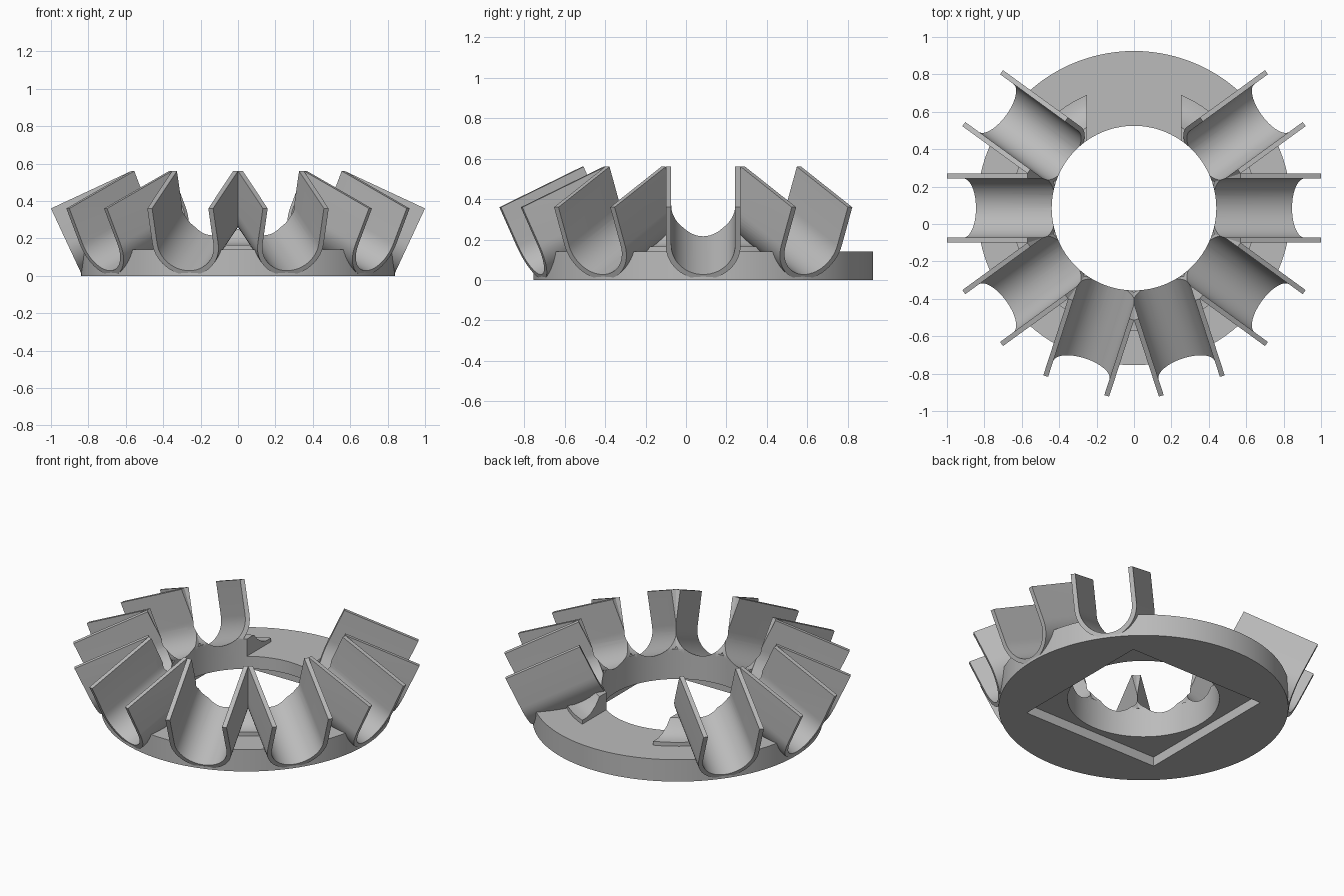
import bpy, bmesh, math
from mathutils import Matrix, Vector

if "Cube" in bpy.data.objects:
    bpy.data.objects.remove(bpy.data.objects["Cube"])

CY = 0.085                 # ring centre in y
BORE, RIM, TOP = 0.44, 0.84, 0.14
HALF, WALL, DEPTH, LENGTH = 0.185, 0.027, 0.394, 0.474
TILT = math.radians(25)
SLOTS = [0, 36, 144, 180, 216, 252, 288, 324]

grey = bpy.data.materials.new("plain grey")
grey.use_nodes = True
grey.diffuse_color = (0.5, 0.5, 0.5, 1)
grey.node_tree.nodes["Principled BSDF"].inputs["Base Color"].default_value = grey.diffuse_color


def finish(name, bm):
    bmesh.ops.recalc_face_normals(bm, faces=bm.faces)
    mesh = bpy.data.meshes.new(name)
    bm.to_mesh(mesh)
    bm.free()
    mesh.materials.append(grey)
    ob = bpy.data.objects.new(name, mesh)
    bpy.context.collection.objects.link(ob)
    return ob


def lathe(name, profile, steps=120):
    """Closed (radius, z) profile turned about the ring axis."""
    bm = bmesh.new()
    rings = []
    for i in range(steps):
        a = 2 * math.pi * i / steps
        rings.append([bm.verts.new((r * math.cos(a), CY + r * math.sin(a), z)) for r, z in profile])
    n = len(profile)
    for i in range(steps):
        p, q = rings[i], rings[(i + 1) % steps]
        for j in range(n):
            k = (j + 1) % n
            bm.faces.new((p[j], q[j], q[k], p[k]))
    return finish(name, bm)


def arc(radius, top, steps=28):
    """Open U outline in (across, down) coordinates."""
    low = HALF - DEPTH
    pts = [(radius * math.cos(math.pi * i / steps), low - radius * math.sin(math.pi * i / steps))
           for i in range(steps + 1)]
    return [(radius, top)] + pts + [(-radius, top)]


def sweep(name, outline, length, outer, angle):
    """Outline extruded along a tilted radial direction."""
    place = (Matrix.Translation((0, CY, 0)) @ Matrix.Rotation(math.radians(angle), 4, 'Z')
             @ Matrix.Translation((1.0, 0, 0.36)) @ Matrix.Rotation(TILT, 4, 'Y'))
    bm = bmesh.new()
    face = bm.faces.new([bm.verts.new(place @ Vector((outer, v, w))) for v, w in outline])
    moved = bmesh.ops.extrude_face_region(bm, geom=[face], use_keep_orig=True)["geom"]
    shift = place.to_3x3() @ Vector((-length, 0, 0))
    bmesh.ops.translate(bm, verts=[g for g in moved if isinstance(g, bmesh.types.BMVert)], vec=shift)
    return finish(name, bm)


def box(name, centre, size):
    bm = bmesh.new()
    bmesh.ops.create_cube(bm, size=1, matrix=Matrix.Translation(centre) @ Matrix.Diagonal((*size, 1)))
    return finish(name, bm)


def cut(ob, cutters):
    for c in cutters:
        m = ob.modifiers.new("cut", 'BOOLEAN')
        m.operation, m.solver, m.object = 'DIFFERENCE', 'EXACT', c
    bpy.context.view_layer.update()
    mesh = bpy.data.meshes.new_from_object(ob.evaluated_get(bpy.context.evaluated_depsgraph_get()))
    ob.modifiers.clear()
    ob.data = mesh


# Cutters: trough hollows, bore, recess and rear gap
inner = HALF - WALL
hollows = {a: sweep("trough_hollow", arc(inner, 0.3), 0.85, 0.1, a) for a in SLOTS}
beds = {a: sweep("trough_bed", arc(inner + 0.012, 0.3), 0.85, 0.1, a) for a in SLOTS}
bm = bmesh.new()
bmesh.ops.create_cone(bm, cap_ends=True, segments=120, radius1=BORE, radius2=BORE, depth=3,
                      matrix=Matrix.Translation((0, CY, 0)))
bore = finish("bore_cutter", bm)
recess = box("recess_cutter", (0, CY, 0), (0.96, 0.96, 0.12))
gap = box("gap_cutter", (0, 0.6, 0.2), (0.5, 0.9, 1))

# Base ring with a square recess underneath
base = lathe("base_ring", [(BORE, 0), (RIM, 0), (RIM, TOP), (BORE, TOP)])
cut(base, [recess] + list(beds.values()))

# Stepped cradle supporting the inner ends of the troughs
cradle = lathe("stepped_cradle", [(BORE, 0.11), (0.655, 0.11), (0.655, 0.165), (0.61, 0.165),
                                  (0.57, 0.18), (0.53, 0.21), (0.5, 0.25), (BORE, 0.25)])
cut(cradle, [gap] + list(beds.values()))

# Tilted U-shaped troughs
parts = [base, cradle]
for a in SLOTS:
    outline = arc(HALF, 0) + arc(inner, 0)[::-1]
    trough = sweep("trough_%d" % a, outline, LENGTH, 0, a)
    near = [hollows[b] for b in SLOTS if (b - a) % 360 in (36, 324)]
    cut(trough, [bore] + near)
    parts.append(trough)

# Remove the cutters and smooth the curved surfaces
for c in list(hollows.values()) + list(beds.values()) + [bore, recess, gap]:
    bpy.data.objects.remove(c)
for ob in bpy.context.selected_objects:
    ob.select_set(False)
for ob in parts:
    ob.select_set(True)
bpy.context.view_layer.objects.active = base
bpy.ops.object.shade_smooth_by_angle(angle=math.radians(30))
